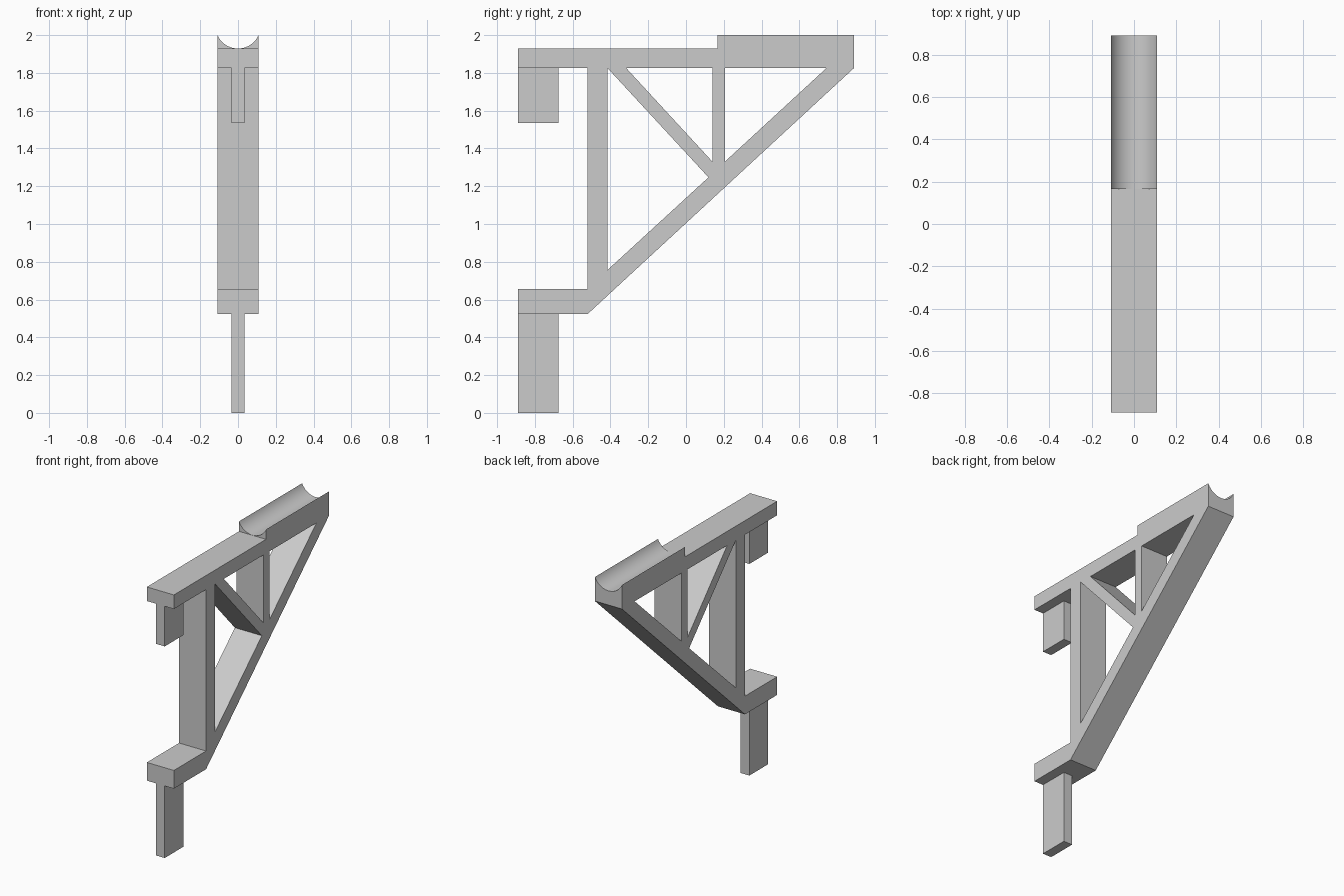
import bpy, bmesh, math
from mathutils import Matrix

cube = bpy.data.objects.get("Cube")
if cube:
    bpy.data.objects.remove(cube, do_unlink=True)

HALF = 0.1085    # half thickness of the bracket
END = 0.89       # half length of the bracket
BEAM_LOW, BEAM_TOP = 1.826, 1.928
FOOT_LOW, FOOT_TOP = 0.523, 0.655
POST_FRONT, POST_BACK = -0.521, -0.416

grey = bpy.data.materials.new("plain grey")
grey.use_nodes = True
grey.diffuse_color = (0.6, 0.6, 0.6, 1)
grey.node_tree.nodes["Principled BSDF"].inputs["Base Color"].default_value = (0.6, 0.6, 0.6, 1)


def finish(name, bm):
    bmesh.ops.recalc_face_normals(bm, faces=bm.faces)
    mesh = bpy.data.meshes.new(name)
    bm.to_mesh(mesh)
    bm.free()
    mesh.materials.append(grey)
    obj = bpy.data.objects.new(name, mesh)
    bpy.context.collection.objects.link(obj)
    return obj


def slab(name, profile, half):
    """Extrude a side profile of (y, z) points across x."""
    bm = bmesh.new()
    face = bm.faces.new([bm.verts.new((-half, y, z)) for y, z in profile])
    new = bmesh.ops.extrude_face_region(bm, geom=[face])["geom"]
    moved = [v for v in new if isinstance(v, bmesh.types.BMVert)]
    bmesh.ops.translate(bm, verts=moved, vec=(2 * half, 0, 0))
    return finish(name, bm)


def cut(target, cutter):
    mod = target.modifiers.new(cutter.name, "BOOLEAN")
    mod.operation = "DIFFERENCE"
    mod.solver = "EXACT"
    mod.object = cutter
    bpy.context.view_layer.objects.active = target
    bpy.ops.object.modifier_apply(modifier=mod.name)
    bpy.data.objects.remove(cutter, do_unlink=True)


# Frame: beam, raised saddle, diagonal brace, post and foot in one outline
frame = slab("bracket_frame", [
    (-END, BEAM_LOW), (-END, BEAM_TOP), (0.166, BEAM_TOP), (0.166, 2), (END, 2),
    (END, BEAM_LOW), (POST_FRONT, FOOT_LOW), (-END, FOOT_LOW), (-END, FOOT_TOP),
    (POST_FRONT, FOOT_TOP), (POST_FRONT, BEAM_LOW)], HALF)

# Triangular openings between the struts
openings = {
    "lower_opening": [(POST_BACK, BEAM_LOW), (POST_BACK, 0.756), (0.119, 1.247)],
    "middle_opening": [(-0.317, BEAM_LOW), (0.139, BEAM_LOW), (0.139, 1.331)],
    "rear_opening": [(0.207, BEAM_LOW), (0.744, BEAM_LOW), (0.207, 1.331)],
}
for name, points in openings.items():
    cut(frame, slab(name, points, 0.3))

# Round trough along the saddle
sag = 2 - BEAM_TOP - 0.001
radius = (HALF ** 2 + sag ** 2) / (2 * sag) + 0.0002
bm = bmesh.new()
bmesh.ops.create_cone(bm, cap_ends=True, segments=96, radius1=radius, radius2=radius, depth=1.2,
                      matrix=Matrix.Translation((0, 0.7, 2 - sag + radius))
                      @ Matrix.Rotation(math.pi / 2, 4, "X"))
cut(frame, finish("trough_cutter", bm))

# Mounting tabs under the beam and the foot
parts = [frame]
for name, low, high in (("upper_tab", 1.535, BEAM_LOW), ("lower_tab", 0, FOOT_LOW)):
    parts.append(slab(name, [(-END, low), (-0.676, low), (-0.676, high), (-END, high)], 0.035))

# Smooth trough, sharp corners
for obj in parts:
    bpy.ops.object.select_all(action="DESELECT")
    obj.select_set(True)
    bpy.context.view_layer.objects.active = obj
    bpy.ops.object.shade_smooth_by_angle(angle=math.radians(25))
